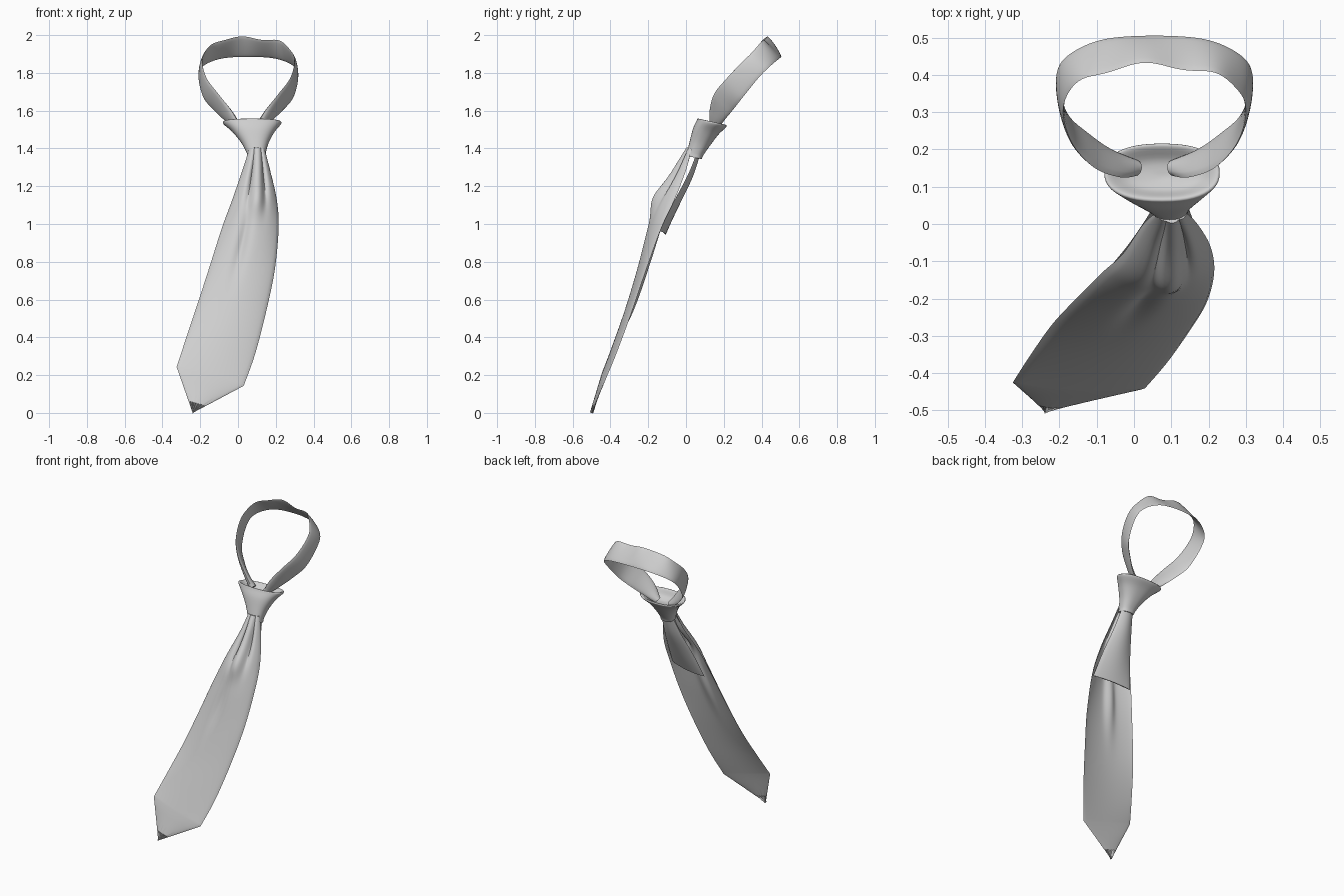
import bpy, bmesh
from math import sin, cos, pi, exp, copysign
from mathutils import Vector

cube = bpy.data.objects.get("Cube")
if cube:
    bpy.data.objects.remove(cube, do_unlink=True)

cloth = bpy.data.materials.new("light_grey_cloth")
cloth.use_nodes = True
grey = (0.62, 0.62, 0.62, 1)
cloth.diffuse_color = grey
cloth.node_tree.nodes["Principled BSDF"].inputs["Base Color"].default_value = grey


def smooth_path(keys, steps):
    """Catmull-Rom samples through rows of numbers."""
    keys = [tuple(k) for k in keys]
    last = len(keys) - 1
    out = []
    for i in range(last):
        a, b = keys[max(i - 1, 0)], keys[i]
        c, d = keys[i + 1], keys[min(i + 2, last)]
        for s in range(steps):
            t = s / steps
            out.append([q + t / 2 * (r - p + t * (2 * p - 5 * q + 4 * r - w
                        + t * (3 * (q - r) + w - p)))
                        for p, q, r, w in zip(a, b, c, d)])
    out.append(list(keys[-1]))
    return out


def loft(name, rings, cap=True):
    """Join closed rings of points into a smooth skin."""
    bm = bmesh.new()
    vs = [[bm.verts.new(p) for p in ring] for ring in rings]
    n = len(vs[0])
    for lower, upper in zip(vs, vs[1:]):
        for j in range(n):
            k = (j + 1) % n
            bm.faces.new((lower[j], lower[k], upper[k], upper[j]))
    bmesh.ops.remove_doubles(bm, verts=bm.verts, dist=0.0002)
    if cap:
        bmesh.ops.holes_fill(bm, edges=[e for e in bm.edges if e.is_boundary])
    bmesh.ops.recalc_face_normals(bm, faces=bm.faces)
    mesh = bpy.data.meshes.new(name)
    bm.to_mesh(mesh)
    bm.free()
    mesh.materials.append(cloth)
    obj = bpy.data.objects.new(name, mesh)
    bpy.context.collection.objects.link(obj)
    bpy.ops.object.select_all(action='DESELECT')
    obj.select_set(True)
    bpy.context.view_layer.objects.active = obj
    bpy.ops.object.shade_smooth_by_angle(angle=0.8)
    return obj


def sheet(name, grid, thickness):
    """Turn a grid of points into folded cloth, thin at both edges."""
    rows, cols = len(grid), len(grid[0])
    rings = []
    for i, row in enumerate(grid):
        front, back = [], []
        for j, p in enumerate(row):
            across = row[min(j + 1, cols - 1)] - row[max(j - 1, 0)]
            along = grid[min(i + 1, rows - 1)][j] - grid[max(i - 1, 0)][j]
            normal = across.cross(along).normalized()
            t = thickness(i / (rows - 1)) / 2 * max(sin(pi * j / (cols - 1)), 0) ** 0.5
            front.append(p + normal * t)
            back.append(p - normal * t)
        rings.append(front + back[-2:0:-1])
    return loft(name, rings)


def grid_between(rows, cols, offset):
    """Points from a left edge to a right edge, shifted by offset(row, u, v)."""
    grid = []
    for i, row in enumerate(rows):
        left, right = Vector(row[:3]), Vector(row[3:6])
        v = i / (len(rows) - 1)
        grid.append([left.lerp(right, j / cols) + offset(row, j / cols, v)
                     for j in range(cols + 1)])
    return grid


def bump(x, centre, width):
    return exp(-((x - centre) / width) ** 2)


# Front blade: left edge, right edge, forward bulge
blade_keys = [
    (.06, .03, 1.4, .14, .03, 1.4, .02),
    (.025, 0, 1.29, .17, 0, 1.285, .06),
    (-.03, -.08, 1.13, .205, -.06, 1.13, .085),
    (-.085, -.13, .98, .215, -.13, .98, .065),
    (-.155, -.2, .76, .195, -.21, .76, .045),
    (-.22, -.27, .56, .15, -.285, .54, .035),
    (-.28, -.355, .38, .09, -.37, .31, .022),
    (-.325, -.425, .243, .03, -.44, .143, .008),
]


def blade_fold(row, u, v):
    z = (row[2] + row[5]) / 2
    dome = row[6] * max(sin(pi * u), 0) ** 0.7
    pleat = 0.035 * bump(z, 1.24, 0.13) * (bump(u, .36, .08) + bump(u, .72, .08))
    pucker = 0.018 * bump(z, 1.14, 0.07) * bump(u, .57, .13)
    groove = 0.02 * bump(z, .9, .18) * bump(u, .42, .09)
    return Vector((0, pleat + groove - dome - pucker, 0))


blade_rows = smooth_path(blade_keys, 8)
tip = Vector((-.24, -.5, 0))
corner = blade_rows[-1]
for s in (0.25, 0.5, 0.75, 1):
    ends = [Vector(corner[k:k + 3]).lerp(tip, s) for k in (0, 3)]
    blade_rows.append([*ends[0], *ends[1], corner[6] * (1 - s)])
sheet("front_blade", grid_between(blade_rows, 36, blade_fold), lambda v: 0.018)

# Short tail behind the blade
tail_keys = [
    (.06, .06, 1.38, .14, .06, 1.38, .01),
    (.03, .01, 1.25, .16, .005, 1.25, .02),
    (-.015, -.055, 1.1, .185, -.075, 1.1, .02),
    (-.06, -.11, .945, .2, -.145, .965, .01),
]
sheet("back_tail",
      grid_between(smooth_path(tail_keys, 6), 16,
                   lambda row, u, v: Vector((0, row[6] * sin(pi * u), 0))),
      lambda v: 0.016)

# Neck loop: lower edge, upper edge, from the knot to the nape
half_loop = [
    (0, .17, 1.5, .01, .13, 1.52),
    (-.065, .2, 1.545, -.035, .125, 1.6),
    (-.125, .245, 1.6, -.105, .15, 1.69),
    (-.183, .3, 1.67, -.165, .215, 1.77),
    (-.207, .385, 1.775, -.19, .3, 1.86),
    (-.185, .445, 1.835, -.165, .365, 1.925),
    (-.09, .493, 1.875, -.08, .41, 1.972),
    (.055, .505, 1.885, .055, .425, 1.992),
]
MIDDLE = 0.055
other_half = [(2 * MIDDLE - a, b, c, 2 * MIDDLE - d, e, f)
              for a, b, c, d, e, f in reversed(half_loop[:-1])]


def loop_wrinkle(row, u, v):
    nape = bump(v, .5, .15)
    wave = 0.008 * nape * u * sin(v * 55)
    return Vector((0, wave, wave + 0.008 * nape * u * u * sin(v * 34)))


sheet("neck_loop",
      grid_between(smooth_path(half_loop + other_half, 8), 14, loop_wrinkle),
      lambda v: 0.012 + 0.03 * abs(2 * v - 1) ** 3)

# Knot: flared tilted rings with a sunken top; centre x, y, z and two radii
knot_keys = [
    (.1, .043, 1.36, .03, .025),
    (.1, .043, 1.352, .045, .04),
    (.097, .05, 1.375, .05, .044),
    (.09, .075, 1.43, .072, .056),
    (.082, .105, 1.49, .112, .07),
    (.076, .133, 1.528, .15, .08),
    (.075, .138, 1.54, .153, .079),
    (.075, .138, 1.538, .14, .068),
    (.078, .13, 1.51, .09, .04),
    (.08, .125, 1.5, .01, .005),
]
TILT = Vector((0, .97, -.22))


def rounded(x):
    return copysign(abs(x) ** 0.85, x)


rings = []
for x, y, z, wide, deep in smooth_path(knot_keys, 4):
    rings.append([Vector((x + wide * rounded(cos(a)), y, z)) + TILT * deep * rounded(sin(a))
                  for a in (2 * pi * k / 48 for k in range(48))])
loft("knot", rings)
